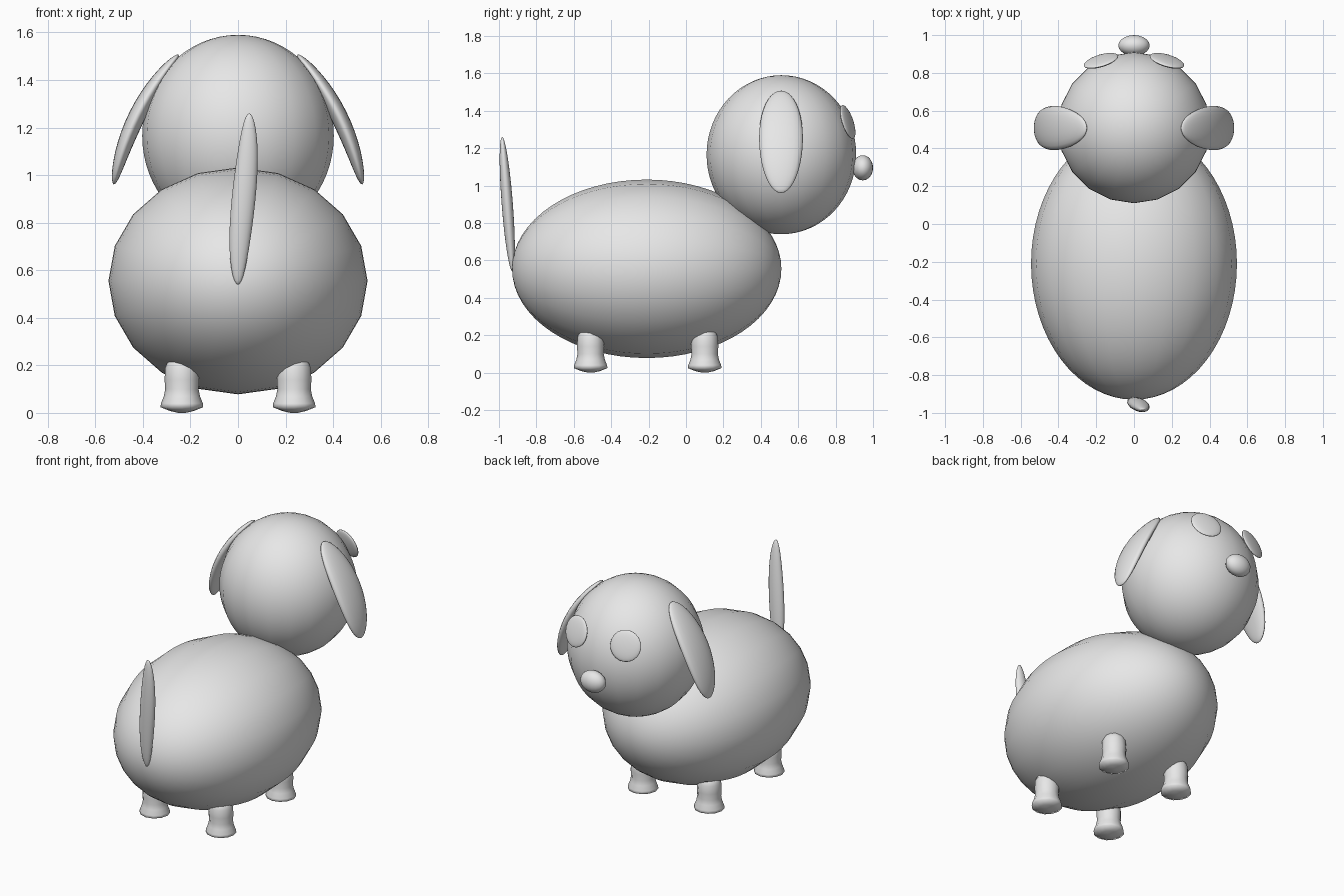
import bpy, bmesh, math
from mathutils import Matrix, Vector

cube = bpy.data.objects.get("Cube")
if cube:
    bpy.data.objects.remove(cube, do_unlink=True)

# One plain grey for the whole toy
grey = bpy.data.materials.new("plain_grey")
grey.use_nodes = True
grey.diffuse_color = (0.8, 0.8, 0.8, 1)
grey.node_tree.nodes["Principled BSDF"].inputs["Base Color"].default_value = (0.8, 0.8, 0.8, 1)


def finish(name, bm):
    bmesh.ops.recalc_face_normals(bm, faces=bm.faces)
    mesh = bpy.data.meshes.new(name)
    bm.to_mesh(mesh)
    bm.free()
    mesh.materials.append(grey)
    for p in mesh.polygons:
        p.use_smooth = True
    ob = bpy.data.objects.new(name, mesh)
    bpy.context.collection.objects.link(ob)
    return ob


def ball(name, centre, radii, segments=20, rings=20, rotation=Matrix(), bend=None):
    """Ellipsoid with optional bend; bend maps height t (-1..1) to an offset."""
    bm = bmesh.new()
    bmesh.ops.create_uvsphere(bm, u_segments=segments, v_segments=rings, radius=1)
    for v in bm.verts:
        t = v.co.z
        v.co = Vector(a * b for a, b in zip(v.co, radii))
        if bend:
            v.co += Vector(bend(t))
        v.co = rotation @ v.co + Vector(centre)
    return finish(name, bm)


def lathe(name, centre, profile, segments):
    """Revolve (radius, height) points around z, closed at both ends."""
    bm = bmesh.new()
    rings = []
    for r, z in profile:
        rings.append([bm.verts.new((centre[0] + r * math.cos(math.tau * i / segments),
                                    centre[1] + r * math.sin(math.tau * i / segments), z))
                      for i in range(segments)])
    for low, high in zip(rings, rings[1:]):
        for i in range(segments):
            j = (i + 1) % segments
            bm.faces.new((low[i], low[j], high[j], high[i]))
    bm.faces.new(rings[0])
    bm.faces.new(rings[-1])
    return finish(name, bm)


# Body, with its poles along y
ball("body", (0, -0.21, 0.555), (0.545, 0.477, 0.72), rings=32,
     rotation=Matrix.Rotation(math.radians(90), 4, "X"))

# Head and nose
ball("head", (0, 0.51, 1.165), (0.403, 0.4, 0.425), rings=32)
ball("nose", (0, 0.945, 1.095), (0.083, 0.055, 0.067))

# Ears and eyes, mirrored across x
for side, s in (("left", 1), ("right", -1)):
    lean = Matrix.Rotation(-s * math.radians(26.5), 4, "Y")
    ball(side + "_ear", (s * 0.405, 0.508, 1.243), (0.036, 0.117, 0.305),
         rotation=lean, bend=lambda t: (s * 0.02 * (1 - 2 * t * t), 0, 0))
    gaze = Vector((s * 0.3, 1, 0.33)).to_track_quat("Z", "Y").to_matrix().to_4x4()
    ball(side + "_eye", (s * 0.175, 0.864, 1.34), (0.095, 0.095, 0.018),
         rotation=gaze)


# Tail, sweeping up and to one side
def sweep(t):
    k = (t + 1) / 2
    return (0.047 * k * k * (3 - 2 * k), -0.055 * k, 0)


ball("tail", (0, -0.928, 0.9), (0.05, 0.03, 0.36), bend=sweep)

# Four stubby legs with flared feet
leg_profile = [(0.015, 0.0), (0.05, 0.008), (0.09, 0.024), (0.088, 0.04), (0.076, 0.07),
               (0.07, 0.1), (0.073, 0.14), (0.07, 0.19), (0.05, 0.24)]
for end, y in (("nose_end", 0.1), ("tail_end", -0.51)):
    for side, x in (("left", 0.236), ("right", -0.236)):
        lathe(f"{end}_{side}_leg", (x, y), leg_profile, 12)
